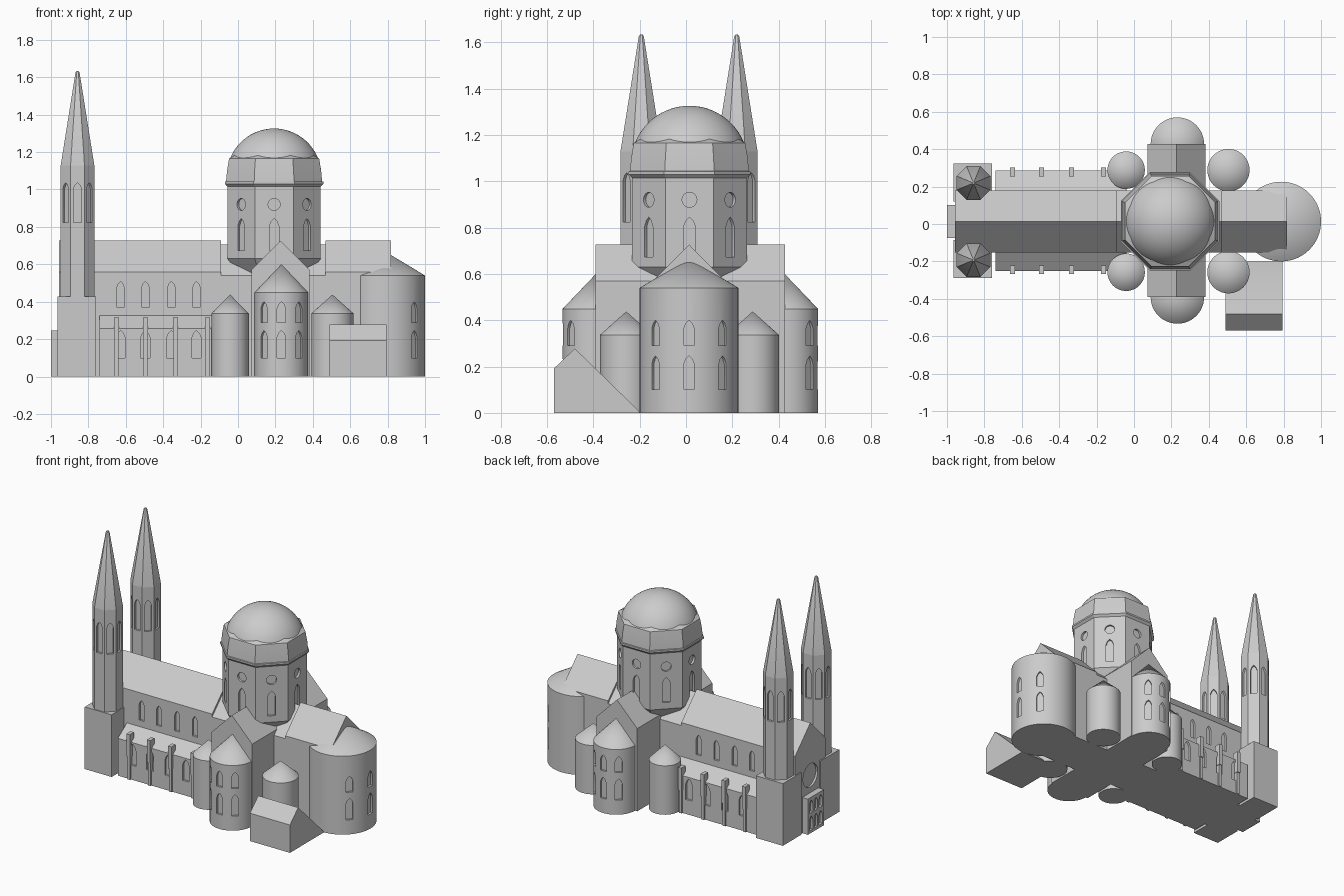
import bpy, bmesh, math
from mathutils import Matrix, Vector

if "Cube" in bpy.data.objects:
    bpy.data.objects.remove(bpy.data.objects["Cube"])

YC = 0.013                      # church axis
stone = bpy.data.materials.new("grey_stone")
stone.diffuse_color = (0.6, 0.6, 0.6, 1)
stone.use_nodes = True
stone.node_tree.nodes["Principled BSDF"].inputs["Base Color"].default_value = stone.diffuse_color


def make(name, bm):
    bmesh.ops.recalc_face_normals(bm, faces=bm.faces)
    me = bpy.data.meshes.new(name)
    bm.to_mesh(me)
    bm.free()
    me.materials.append(stone)
    ob = bpy.data.objects.new(name, me)
    bpy.context.collection.objects.link(ob)
    return ob


def add_prism(bm, a, b):
    """Closed solid between two matching loops of points."""
    va, vb = [bm.verts.new(p) for p in a], [bm.verts.new(p) for p in b]
    n = len(va)
    bm.faces.new(va)
    bm.faces.new(vb[::-1])
    for i in range(n):
        j = (i + 1) % n
        bm.faces.new((va[i], vb[i], vb[j], va[j]))


def along_x(name, prof, x0, x1):
    bm = bmesh.new()
    add_prism(bm, [(x0, y, z) for y, z in prof], [(x1, y, z) for y, z in prof])
    return make(name, bm)


def along_y(name, prof, y0, y1):
    bm = bmesh.new()
    add_prism(bm, [(x, y0, z) for x, z in prof], [(x, y1, z) for x, z in prof])
    return make(name, bm)


def box(name, x0, x1, y0, y1, z0, z1):
    return along_x(name, [(y0, z0), (y1, z0), (y1, z1), (y0, z1)], x0, x1)


def house(c, half, eave, ridge):
    return [(c - half, 0), (c + half, 0), (c + half, eave), (c, ridge), (c - half, eave)]


def turned(name, x, y, prof, n=48):
    """Stack of rings (radius, z); for 8 sides the radius is the apothem."""
    k, off = (1 / math.cos(math.pi / 8), math.pi / 8) if n == 8 else (1, 0)
    bm, rings = bmesh.new(), []
    for r, z in prof:
        m = 1 if r == 0 else n
        rings.append([bm.verts.new((x + r * k * math.cos(off + math.tau * i / n),
                                    y + r * k * math.sin(off + math.tau * i / n), z))
                      for i in range(m)])
    bm.faces.new(rings[0][::-1])
    if len(rings[-1]) > 1:
        bm.faces.new(rings[-1])
    for a, b in zip(rings, rings[1:]):
        for i in range(n):
            j = (i + 1) % n
            bm.faces.new((a[i], a[j], b[0]) if len(b) == 1 else (a[i], a[j], b[j], b[i]))
    return make(name, bm)


def arch(w, z0, z1):
    h = w / 2
    return [(-h, z0), (h, z0), (h, z1 - .8 * w), (.6 * h, z1 - .3 * w), (0, z1),
            (-.6 * h, z1 - .3 * w), (-h, z1 - .8 * w)]


def circle(r, z):
    return [(r * math.cos(math.tau * i / 20), z + r * math.sin(math.tau * i / 20)) for i in range(20)]


def cut(host, windows, depth=.014):
    """Recess outlines into a host; windows are (x, y, outward degrees, outline)."""
    bm = bmesh.new()
    for x, y, deg, shape in windows:
        a = math.radians(deg)
        out, side = Vector((math.cos(a), math.sin(a), 0)), Vector((-math.sin(a), math.cos(a), 0))
        base = Vector((x, y, 0))
        loops = [[base + out * d + side * u + Vector((0, 0, z)) for u, z in shape]
                 for d in (-depth, .03)]
        add_prism(bm, *loops)
    cutter = make("window_cutter", bm)
    mod = host.modifiers.new("windows", 'BOOLEAN')
    mod.operation, mod.solver, mod.object = 'DIFFERENCE', 'EXACT', cutter
    bpy.context.view_layer.objects.active = host
    bpy.ops.object.modifier_apply(modifier=mod.name)
    bpy.data.objects.remove(cutter)


def around(x, y, r, degs, shapes):
    return [(x + r * math.cos(math.radians(d)), y + r * math.sin(math.radians(d)), d, s)
            for d in degs for s in shapes]


# Nave, crossing and chancel
bays = (-.628, -.495, -.356, -.222)
nave = along_x("nave", house(YC, .166, .56, .727), -.957, -.09)
cut(nave, [(x, YC + s * .166, s * 90, arch(.038, .37, .508)) for x in bays for s in (-1, 1)]
    + [(-.957, YC, 180, circle(.08, .365))])
along_x("crossing", house(YC, .166, .54, .706), -.09, .468)
along_x("chancel", house(YC, .166, .56, .727), .468, .817)

# Side aisles with lean-to roofs and buttresses
for s, tag in ((-1, "south"), (1, "north")):
    wall = YC + .004 + s * .268
    aisle = along_x("aisle_" + tag, [(YC, 0), (wall, 0), (wall, .257), (YC + s * .166, .326), (YC, .326)],
                    -.74, -.04)
    cut(aisle, [(x, wall, s * 90, arch(.05, .1, .246)) for x in bays])
    for i, x in enumerate((-.65, -.495, -.334, -.163)):
        y0, y1 = sorted((wall - s * .03, wall + s * .016))
        box(f"buttress_{tag}_{i}", x - .013, x + .013, y0, y1, .16, .315)
        y0, y1 = sorted((wall - s * .03, wall + s * .01))
        box(f"buttress_foot_{tag}_{i}", x - .01, x + .01, y0, y1, 0, .16)

# West porch with two rows of openings
porch = box("porch", -1, -.95, YC - .088, YC + .088, 0, .246)
cut(porch, [(-1, YC + o, 180, sh) for o in (-.052, 0, .052)
            for sh in (arch(.036, .02, .115), arch(.036, .14, .225))], .018)

# West towers with octagonal shafts and spires
for s, tag in ((-1, "south"), (1, "north")):
    cy = YC + s * .206
    box("tower_base_" + tag, -.965, -.76, YC + .004 + s * .205 - .102, YC + .004 + s * .205 + .102, 0, .428)
    shaft = turned("tower_shaft_" + tag, -.858, cy, [(.09, .42), (.09, 1.128)], 8)
    cut(shaft, around(-.858, cy, .09, range(0, 360, 45), [arch(.042, .824, 1.037)]))
    turned("spire_" + tag, -.858, cy, [(.09, 1.128), (.011, 1.625), (.006, 1.633)], 8)

# Transept with an apse at each end
along_y("transept", house(.227, .155, .57, .727), -.391, .428)
rows = [arch(.045, .29, .4), arch(.045, .1, .246)]
for y, deg, tag in ((-.39, -90, "south"), (.427, 90, "north")):
    apse = turned("transept_apse_" + tag, .232, y, [(.143, 0), (.143, .449), (0, .599)])
    cut(apse, around(.232, y, .143, (deg - 41, deg, deg + 41), rows))

# Main east apse
apse = turned("main_apse", .787, YC, [(.213, 0), (.213, .54), (0, .668)], 64)
cut(apse, around(.787, YC, .213, (-43, 0, 43), rows))

# Round corner turrets
for x, r in ((-.042, .1), (.505, .113)):
    for y in (-.258, .288):
        turned("corner_turret", x, y, [(r, 0), (r, .337), (0, .438)])

# Octagonal drum, cornice and dome
DX, DY = .193, .015
drum = turned("drum", DX, DY, [(.19, .55), (.249, .63), (.249, 1.03)], 8)
cut(drum, around(DX, DY, .249, range(0, 360, 45), [arch(.05, .674, .845), circle(.032, .92)]))
turned("cornice", DX, DY, [(.249, 1.015), (.263, 1.03), (.263, 1.042), (.25, 1.046)], 8)
turned("dome_skirt", DX, DY, [(.257, 1.04), (.2515, 1.1), (.241, 1.165), (.18, 1.2)], 8)
turned("dome", DX, DY, [(.253 * math.cos(t * math.pi / 32), 1.073 + .253 * math.sin(t * math.pi / 32))
                        for t in range(16)] + [(0, 1.326)], 64)

# Annex with a long rear roof slope
along_x("annex", [(-.57, 0), (-.2, 0), (-.205, .01), (-.48, .278), (-.57, .192)], .49, .795)

# Smooth the round parts, keep edges sharp
bpy.ops.object.select_all(action='SELECT')
bpy.ops.object.shade_smooth_by_angle(angle=math.radians(25))
